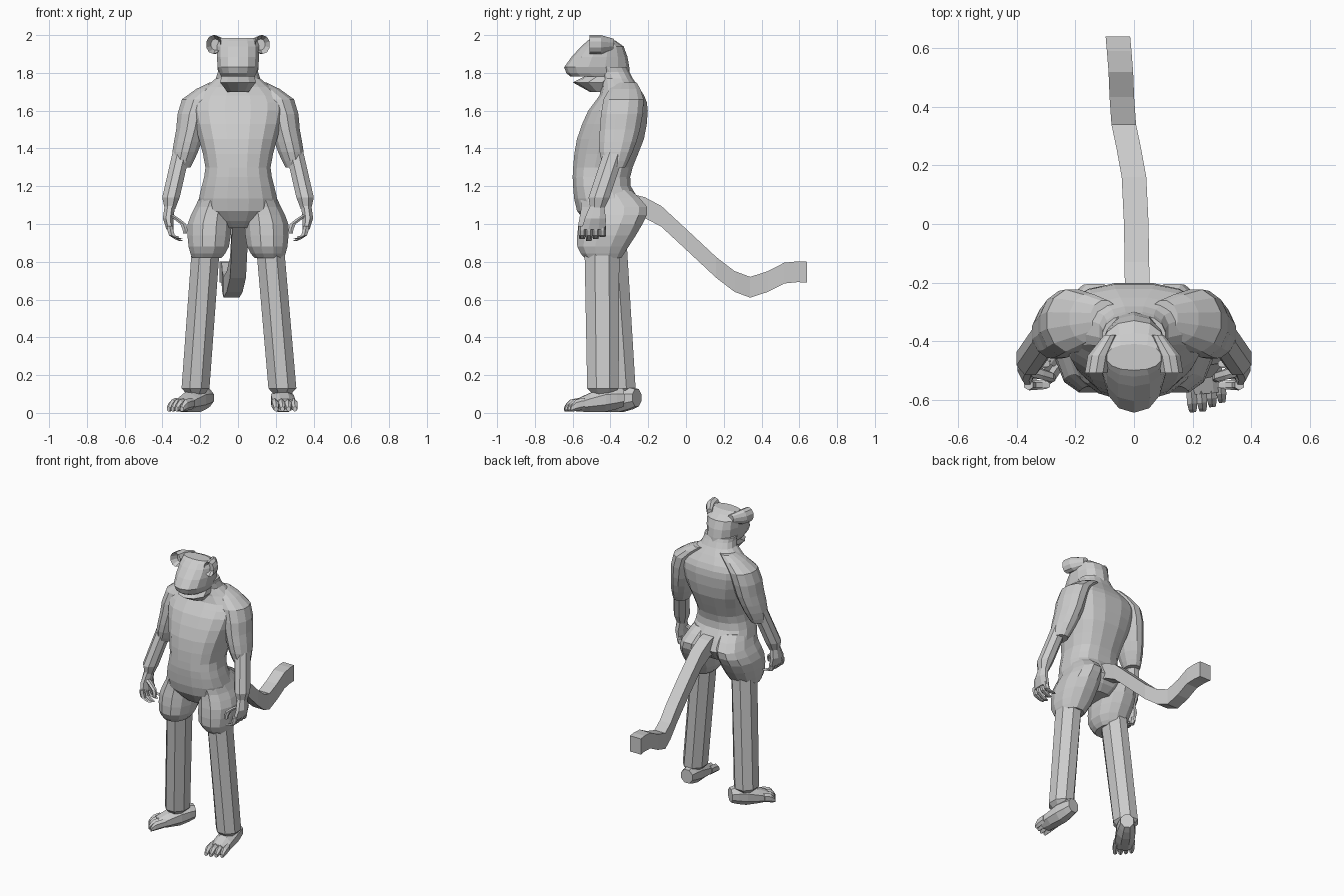
import bpy, bmesh, math
from mathutils import Matrix, Vector

old = bpy.data.objects.get("Cube")
if old:
    bpy.data.objects.remove(old, do_unlink=True)

grey = bpy.data.materials.new("plain_grey")
grey.use_nodes = True
colour = (0.6, 0.6, 0.6, 1)
grey.diffuse_color = colour
grey.node_tree.nodes["Principled BSDF"].inputs["Base Color"].default_value = colour


def blend(rings, steps):
    """Insert rings along a smooth curve through the given ones."""
    keys = [Vector(ring) for ring in rings]
    padded = [keys[0], *keys, keys[-1]]
    result = []
    for before, start, end, after in zip(padded, keys, keys[1:], padded[3:]):
        leave, arrive = (end - before) / 2, (after - start) / 2
        for step in range(steps):
            t = step / steps
            ease = t * t * (3 - 2 * t)
            result.append(start.lerp(end, ease) + leave * t * (1 - t) ** 2
                          - arrive * t * t * (1 - t))
    return result + [keys[-1]]


def loft(name, rings, sides=8, upright=True, side=1, steps=1, power=1.0, place=None):
    """Skin rings (x, y, z, half width, half depth); side -1 mirrors the part.

    Upright parts use level rings, the others use rings that face the front.
    """
    place = place or Matrix.Identity(4)
    bm = bmesh.new()
    loops = []
    for x, y, z, width, depth in blend(rings, steps):
        loop = []
        for i in range(sides):
            angle = math.tau * (i + 0.5) / sides
            c, s = math.cos(angle), math.sin(angle)
            across = width * math.copysign(abs(c) ** power, c)
            along = depth * math.copysign(abs(s) ** power, s)
            offset = Vector((across, along, 0) if upright else (across, 0, along))
            point = Vector((x, y, z)) + offset
            point.x *= side
            loop.append(bm.verts.new(place @ point))
        loops.append(loop)
    for lower, upper in zip(loops, loops[1:]):
        for i in range(sides):
            j = (i + 1) % sides
            bm.faces.new((lower[i], lower[j], upper[j], upper[i]))
    bm.faces.new(loops[0])
    bm.faces.new(loops[-1])
    bmesh.ops.recalc_face_normals(bm, faces=bm.faces)
    mesh = bpy.data.meshes.new(name)
    bm.to_mesh(mesh)
    bm.free()
    mesh.materials.append(grey)
    part = bpy.data.objects.new(name, mesh)
    bpy.context.collection.objects.link(part)


def profile(rows):
    """Turn rows of height, front, back and half width into centred rings."""
    return [(0, (front + back) / 2, height, width, (back - front) / 2)
            for height, front, back, width in rows]


# Torso with rounded belly, chest and upper back
loft("torso", profile([
    (0.98, -0.5, -0.3, 0.1), (1.07, -0.58, -0.22, 0.21), (1.2, -0.6, -0.29, 0.195),
    (1.3, -0.6, -0.28, 0.175), (1.45, -0.58, -0.22, 0.21), (1.6, -0.52, -0.2, 0.25),
    (1.68, -0.46, -0.22, 0.23), (1.77, -0.45, -0.28, 0.12), (1.83, -0.48, -0.31, 0.11)]),
    sides=16, steps=2, power=0.8)

# Head with blunt muzzle, and the lower jaw
loft("head", profile([
    (1.78, -0.61, -0.3, 0.09), (1.83, -0.645, -0.3, 0.11),
    (1.94, -0.555, -0.33, 0.115), (1.985, -0.5, -0.41, 0.095)]),
    sides=14, steps=2, power=0.9)
loft("lower_jaw", profile([
    (1.7, -0.51, -0.4, 0.06), (1.75, -0.6, -0.36, 0.1), (1.79, -0.52, -0.34, 0.09)]),
    sides=10)

# Limb shapes, written for the left side
sleeve = [(0.1, -0.32, 1.75, 0.05, 0.06), (0.21, -0.33, 1.66, 0.09, 0.11),
          (0.25, -0.35, 1.5, 0.08, 0.11), (0.28, -0.37, 1.38, 0.07, 0.09),
          (0.3, -0.38, 1.3, 0.05, 0.06)]
forearm = [(0.3, -0.38, 1.38, 0.05, 0.06), (0.355, -0.46, 1.14, 0.05, 0.06),
           (0.36, -0.47, 1.08, 0.03, 0.04)]
palm = [(0.36, -0.47, 1.1, 0.03, 0.04), (0.37, -0.48, 1.03, 0.03, 0.06),
        (0.36, -0.49, 0.97, 0.02, 0.07)]
shorts = [(0.165, -0.44, 0.82, 0.08, 0.1), (0.155, -0.44, 0.88, 0.11, 0.14),
          (0.15, -0.4, 1, 0.12, 0.175), (0.13, -0.38, 1.09, 0.1, 0.18),
          (0.1, -0.43, 1.18, 0.09, 0.14)]
foot = [(0, 0.11, 0.08, 0.045, 0.05), (0, 0.01, 0.07, 0.065, 0.07),
        (0, -0.14, 0.04, 0.065, 0.035)]

# The ear is a shallow cup opening forward, flaring out of the head
ear = [(x, depth, 1.95, size * 0.8, size) for x, depth, size in
       ((0.08, -0.38, 0.03), (0.12, -0.45, 0.05), (0.13, -0.51, 0.05), (0.12, -0.47, 0.03))]


def build_side(label, side, ankle, hip_y, turn):
    """Build every paired part; the leg stance differs between the sides."""
    loft(label + "_shoulder_and_sleeve", sleeve, sides=12, side=side, steps=2)
    loft(label + "_forearm", forearm, side=side)
    loft(label + "_palm", palm, side=side)
    loft(label + "_shorts", shorts, sides=12, side=side, steps=2, power=0.9)
    loft(label + "_ear", ear, sides=10, upright=False, side=side)

    # Fingers curl inward, the thumb hooks down in front
    for i, finger in enumerate(("index", "middle", "ring", "little")):
        y = -0.55 + i * 0.036
        tip = 0.91 + abs(i - 1) * 0.01
        loft(f"{label}_{finger}_finger",
             [(0.36, y, 0.99, 0.018, 0.018), (0.35, y, 0.94, 0.018, 0.018),
              (0.3, y, tip, 0.014, 0.014)], sides=6, side=side, steps=2)
    loft(label + "_thumb",
         [(0.36, -0.5, 1.05, 0.02, 0.02), (0.29, -0.52, 1, 0.018, 0.018),
          (0.28, -0.53, 0.95, 0.012, 0.012)], sides=6, side=side, steps=2)

    # Straight faceted leg
    ankle_x, ankle_y = ankle
    loft(label + "_leg", [(0.17, hip_y, 0.88, 0.08, 0.1),
                          (ankle_x, ankle_y, 0.13, 0.08, 0.09),
                          (ankle_x, ankle_y, 0.1, 0.05, 0.06)], side=side)

    # Foot and four toes, turned about the ankle
    place = (Matrix.Translation((side * ankle_x, ankle_y, 0))
             @ Matrix.Rotation(math.radians(side * turn), 4, "Z"))
    loft(label + "_foot", foot, upright=False, side=side, steps=2, place=place)
    for i, toe in enumerate(("big", "second", "third", "little")):
        x = (i - 1.5) * 0.034
        tip = -0.2 + max(0, i - 1) * 0.012
        loft(f"{label}_{toe}_toe",
             [(x, -0.1, 0.05, 0.018, 0.03), (x, tip + 0.03, 0.04, 0.02, 0.03),
              (x, tip, 0.02, 0.012, 0.014)],
             sides=6, upright=False, side=side, steps=2, place=place)


build_side("left", 1, ankle=(0.235, -0.44), hip_y=-0.445, turn=5)
build_side("right", -1, ankle=(0.225, -0.35), hip_y=-0.405, turn=35)

# Square tail sweeping down, drifting sideways and lifting at the tip
tail = [(0.01, -0.27, 1.1), (0.01, -0.13, 1.04), (0, 0.16, 0.77), (-0.035, 0.34, 0.665),
        (-0.045, 0.52, 0.74), (-0.055, 0.64, 0.745)]
corner = math.sqrt(2)
loft("tail", [(*centre, 0.042 * corner, 0.055 * corner) for centre in tail],
     sides=4, upright=False, steps=2)
